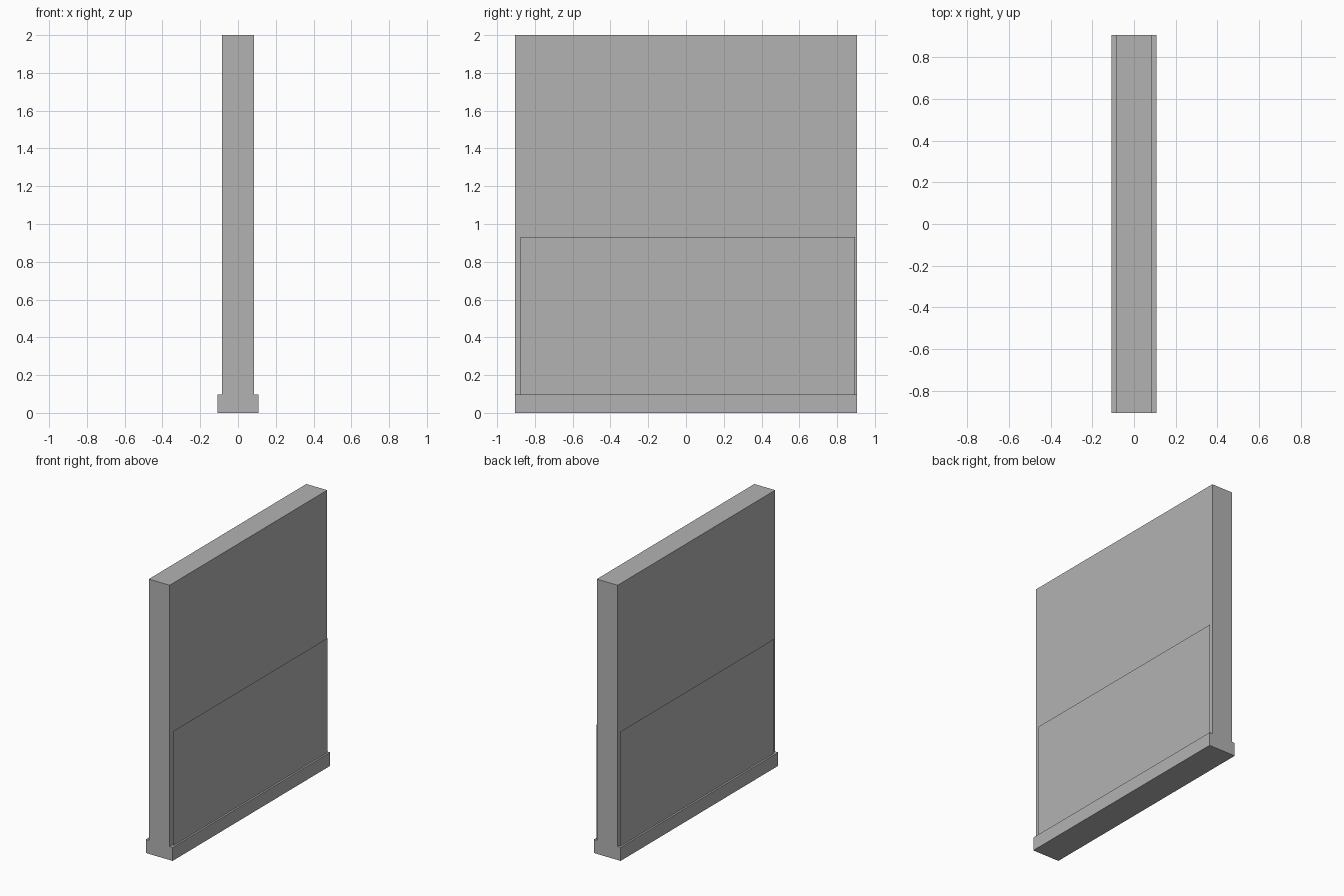
import bpy
import bmesh

if "Cube" in bpy.data.objects:
    bpy.data.objects.remove(bpy.data.objects["Cube"], do_unlink=True)

HALF_DEPTH = 0.906
WALL_X = 0.084
BASE_X = 0.108
BASE_TOP = 0.098
HEIGHT = 2.0

# Single flat grey
grey = bpy.data.materials.new("plain grey")
grey.use_nodes = True
colour = (0.45, 0.45, 0.45, 1)
grey.diffuse_color = colour
grey.node_tree.nodes["Principled BSDF"].inputs["Base Color"].default_value = colour


def add_object(name, bm):
    mesh = bpy.data.meshes.new(name)
    bm.to_mesh(mesh)
    bm.free()
    mesh.materials.append(grey)
    obj = bpy.data.objects.new(name, mesh)
    bpy.context.collection.objects.link(obj)
    return obj


# Wall with its skirting: one stepped profile extruded along y
half = [(BASE_X, 0), (BASE_X, BASE_TOP), (WALL_X, BASE_TOP), (WALL_X, HEIGHT)]
profile = half + [(-x, z) for x, z in reversed(half)]
bm = bmesh.new()
front = bm.faces.new([bm.verts.new((x, -HALF_DEPTH, z)) for x, z in profile])
result = bmesh.ops.extrude_face_region(bm, geom=[front], use_keep_orig=True)
moved = [v for v in result["geom"] if isinstance(v, bmesh.types.BMVert)]
bmesh.ops.translate(bm, verts=moved, vec=(0, 2 * HALF_DEPTH, 0))
bmesh.ops.recalc_face_normals(bm, faces=bm.faces)
add_object("wall_with_skirting", bm)

# Thin lower panel sheet standing just off each broad side
for name, side in (("left_panel", 1), ("right_panel", -1)):
    corners = [(-0.875, BASE_TOP), (0.895, BASE_TOP), (0.895, 0.931), (-0.875, 0.931)]
    bm = bmesh.new()
    verts = [bm.verts.new((side * (WALL_X + 0.011), y, z)) for y, z in corners]
    bm.faces.new(verts[::side])
    add_object(name, bm)
